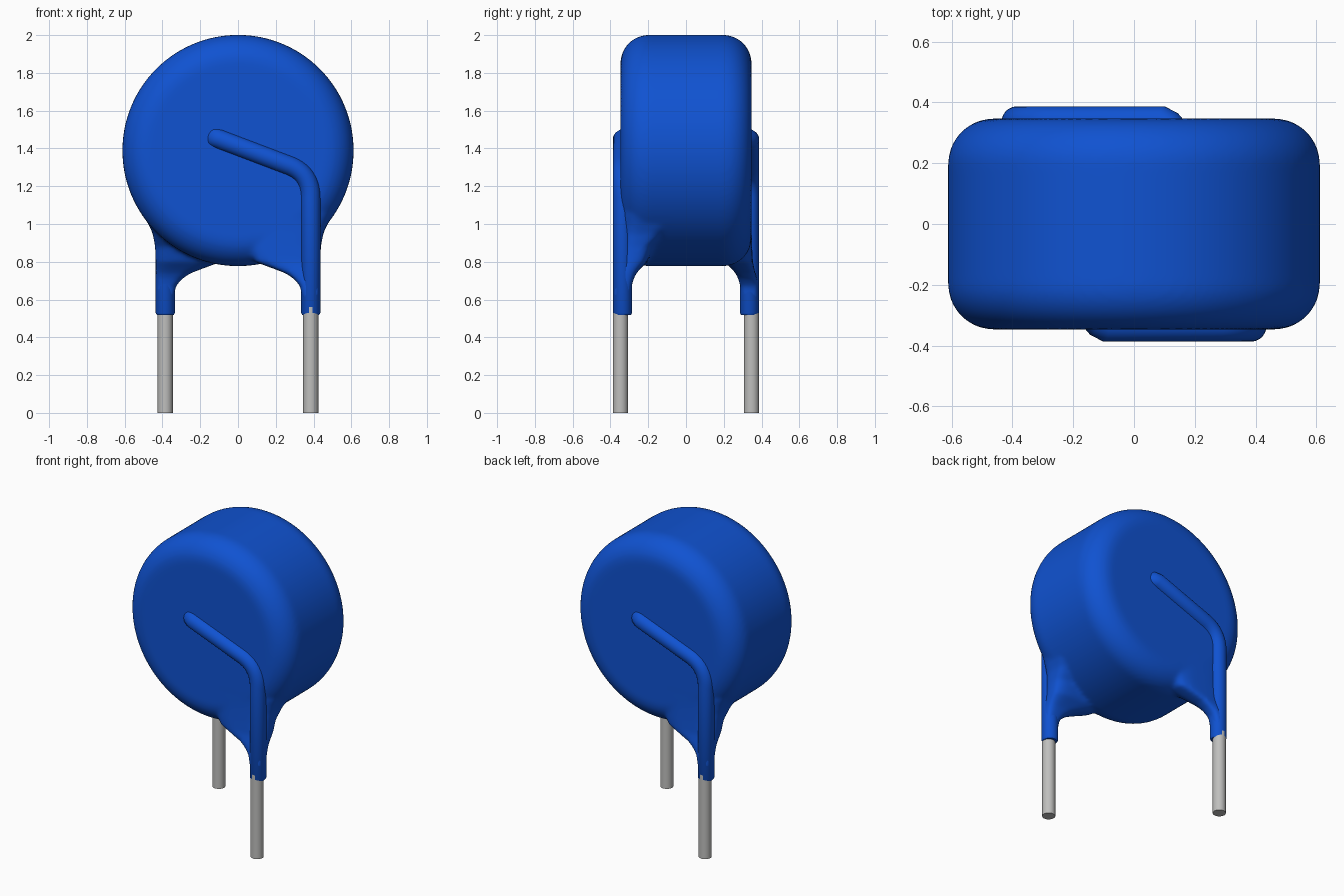
import bpy, bmesh, math
from mathutils import Vector, Matrix

if "Cube" in bpy.data.objects:
    bpy.data.objects.remove(bpy.data.objects["Cube"], do_unlink=True)


def material(name, rgb, metallic=0.0):
    m = bpy.data.materials.new(name)
    m.use_nodes = True
    m.diffuse_color = (*rgb, 1)
    m.node_tree.nodes["Principled BSDF"].inputs["Base Color"].default_value = (*rgb, 1)
    return m


blue = material("blue coating", (0.005, 0.085, 0.64))
metal = material("grey wire", (0.52, 0.52, 0.51))


def loft(bm, rings):
    """Skin a list of equal-length rings and cap both ends."""
    loops = [[bm.verts.new(p) for p in ring] for ring in rings]
    n = len(loops[0])
    for a, b in zip(loops, loops[1:]):
        for i in range(n):
            j = (i + 1) % n
            bm.faces.new((a[i], a[j], b[j], b[i]))
    bm.faces.new(loops[0])
    bm.faces.new(loops[-1])


def finish(bm, name, mat):
    bmesh.ops.recalc_face_normals(bm, faces=bm.faces)
    mesh = bpy.data.meshes.new(name)
    bm.to_mesh(mesh)
    bm.free()
    mesh.materials.append(mat)
    ob = bpy.data.objects.new(name, mesh)
    bpy.context.collection.objects.link(ob)
    bpy.ops.object.select_all(action="DESELECT")
    ob.select_set(True)
    bpy.context.view_layer.objects.active = ob
    bpy.ops.object.shade_smooth_by_angle(angle=math.radians(40))
    return ob


def circle(centre, u, v, r, n):
    return [centre + r * (math.cos(t) * u + math.sin(t) * v)
            for t in (2 * math.pi * i / n for i in range(n))]


def squircle(z, x0, x1, y0, y1, n=48, power=0.6):
    """Rounded rectangular section at height z."""
    ring = []
    for i in range(n):
        c, s = math.cos(2 * math.pi * i / n), math.sin(2 * math.pi * i / n)
        c = math.copysign(abs(c) ** power, c)
        s = math.copysign(abs(s) ** power, s)
        ring.append(Vector(((x0 + x1) / 2 + c * (x1 - x0) / 2,
                            (y0 + y1) / 2 + s * (y1 - y0) / 2, z)))
    return ring


X, Y, Z = Vector((1, 0, 0)), Vector((0, 1, 0)), Vector((0, 0, 1))
turn = Matrix.Rotation(math.pi, 3, "Z")
half_turn = [("front", Matrix.Identity(3)), ("back", turn)]
RADIUS, HALF, FILLET, CENTRE = 0.612, 0.347, 0.15, 1.389

# Disc body with rounded rims
bm = bmesh.new()
arc = [math.pi / 2 * i / 10 for i in range(11)]
profile = [(RADIUS - FILLET + FILLET * math.sin(a),
            -HALF + FILLET - FILLET * math.cos(a)) for a in arc]
profile += [(r, -y) for r, y in reversed(profile)]
loft(bm, [circle(Vector((0, y, CENTRE)), X, Z, r, 128) for r, y in profile])

# Flared webs that run from the disc down to the wires: z, x0, x1, y0, y1
web = [(0.60, 0.34, 0.43, -0.385, -0.292),
       (0.67, 0.33, 0.432, -0.383, -0.288),
       (0.71, 0.295, 0.434, -0.375, -0.277),
       (0.74, 0.25, 0.434, -0.367, -0.262),
       (0.77, 0.17, 0.435, -0.36, -0.235),
       (0.80, 0.09, 0.436, -0.354, -0.205),
       (0.88, 0.04, 0.439, -0.35, -0.17),
       (0.95, 0.03, 0.452, -0.348, -0.10),
       (1.00, 0.03, 0.474, -0.347, -0.03),
       (1.05, 0.03, 0.500, -0.346, 0.03)]
for side, rot in half_turn:
    loft(bm, [[rot @ p for p in squircle(*s)] for s in web])
body = finish(bm, "disc_body", blue)
remesh = body.modifiers.new("fuse", "REMESH")
remesh.mode = "VOXEL"
remesh.voxel_size = 0.0125
remesh.use_smooth_shade = True
soften = body.modifiers.new("soften", "SMOOTH")
soften.factor = 0.5
soften.iterations = 8

# Path of the coated wire: sunken tip, sloping run, bend, straight drop
path = [Vector((-0.165, -0.285, 1.475)), Vector((-0.14, -0.315, 1.465)),
        Vector((-0.10, -0.336, 1.45))]
bend = [Vector((0.275, -0.336, 1.308)), Vector((0.385, -0.336, 1.265)),
        Vector((0.385, -0.336, 1.14))]
for i in range(11):
    t = i / 10
    path.append((1 - t) ** 2 * bend[0] + 2 * t * (1 - t) * bend[1] + t * t * bend[2])
path += [Vector((0.385, -0.336, 0.53)), Vector((0.385, -0.336, 0.518))]

for side, rot in half_turn:
    # Coated ridge and sleeve
    bm = bmesh.new()
    rings = []
    for i, p in enumerate(path):
        d = path[min(i + 1, len(path) - 1)] - path[max(i - 1, 0)]
        across = Vector((-d.z, 0, d.x)).normalized()
        r = 0.044 if i == len(path) - 1 else 0.051
        rings.append([rot @ q for q in circle(p, across, Y, r, 24)])
    loft(bm, rings)
    finish(bm, side + "_sleeve", blue)

    # Bare wire leg
    bm = bmesh.new()
    loft(bm, [[rot @ q for q in circle(Vector((0.385, -0.347, z)), X, Y, 0.04, 32)]
              for z in (0, 0.56)])
    finish(bm, side + "_wire_leg", metal)
